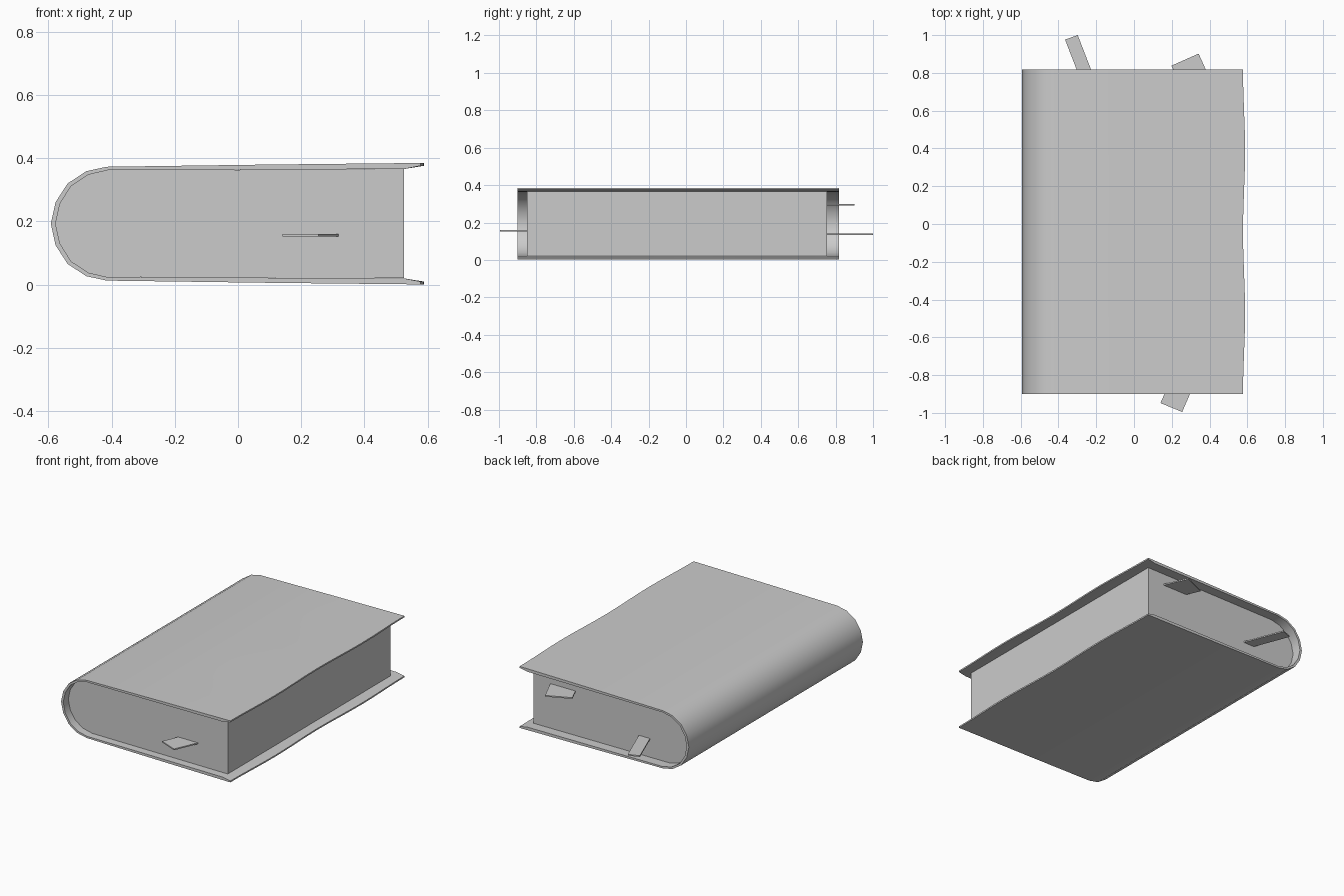
import bpy, bmesh, math
from mathutils import Vector

if "Cube" in bpy.data.objects:
    bpy.data.objects.remove(bpy.data.objects["Cube"])

MID = 0.193  # height of the book's horizontal symmetry plane


def mesh_object(name, verts, faces):
    me = bpy.data.meshes.new(name)
    me.from_pydata(verts, [], faces)
    bm = bmesh.new()
    bm.from_mesh(me)
    bmesh.ops.recalc_face_normals(bm, faces=bm.faces)
    bm.to_mesh(me)
    bm.free()
    ob = bpy.data.objects.new(name, me)
    bpy.context.collection.objects.link(ob)
    return ob


def loft(name, loops):
    """Skin a series of closed profiles, with capped ends."""
    n = len(loops[0])
    faces = [(k * n + i, k * n + (i + 1) % n, (k + 1) * n + (i + 1) % n, (k + 1) * n + i)
             for k in range(len(loops) - 1) for i in range(n)]
    last = (len(loops) - 1) * n
    faces += [tuple(range(n)), tuple(range(last, last + n))]
    return mesh_object(name, [p for loop in loops for p in loop], faces)


def mirrored(half):
    """Complete an upper half profile that ends on the symmetry plane."""
    full = half + [(x, -z) for x, z in reversed(half[:-1])]
    return [(x, z + MID) for x, z in full]


def smooth(ob, angle=35):
    bpy.ops.object.select_all(action='DESELECT')
    ob.select_set(True)
    bpy.context.view_layer.objects.active = ob
    bpy.ops.object.shade_smooth_by_angle(angle=math.radians(angle))


# Cover: wrapped around a rounded spine, boards flaring at a wavy fore edge
spine_out = [(-0.415, 0.180), (-0.48, 0.166), (-0.539, 0.127), (-0.577, 0.068), (-0.592, 0)]
spine_in = [(-0.412, 0.169), (-0.473, 0.155), (-0.528, 0.119), (-0.563, 0.063), (-0.577, 0)]
loops = []
steps = 16
for k in range(steps + 1):
    t = k / steps
    y = -0.90 + 1.717 * t
    wave = 0.5 - 0.5 * math.cos(4 * math.pi * t)
    tip = 0.577 + 0.011 * wave
    outer = mirrored([(tip, 0.192), (0.1, 0.187)] + spine_out)
    inner = mirrored([(tip, 0.183), (0.525, 0.173), (0.1, 0.171)] + spine_in)
    loops.append([(x, y, z) for x, z in outer + inner[::-1]])
smooth(loft("cover", loops))

# Page block: fills the inside of the cover, set back from its edges
pages = mirrored([(0.525, 0.1725)] + spine_in)
smooth(loft("pages", [[(x, y, z) for x, z in pages] for y in (-0.85, 0.755)]))


# Bookmarks: thin strips poking out at angles, given by their two outer corners
def bookmark(name, a, b, inward, length, z, thick=0.008):
    a, b = Vector(a), Vector(b)
    d = Vector(inward).normalized() * length
    outline = [a, b, b + d, a + d]
    loft(name, [[(p.x, p.y, h) for p in outline] for h in (z - thick / 2, z + thick / 2)])


bookmark("front_bookmark", (0.14, -0.948), (0.255, -0.995), (0.4, 0.92), 0.32, 0.156)
bookmark("long_back_bookmark", (-0.365, 0.976), (-0.298, 1.0), (0.36, -0.93), 0.45, 0.136)
bookmark("wide_back_bookmark", (0.198, 0.838), (0.342, 0.902), (0.41, -0.91), 0.32, 0.295)
